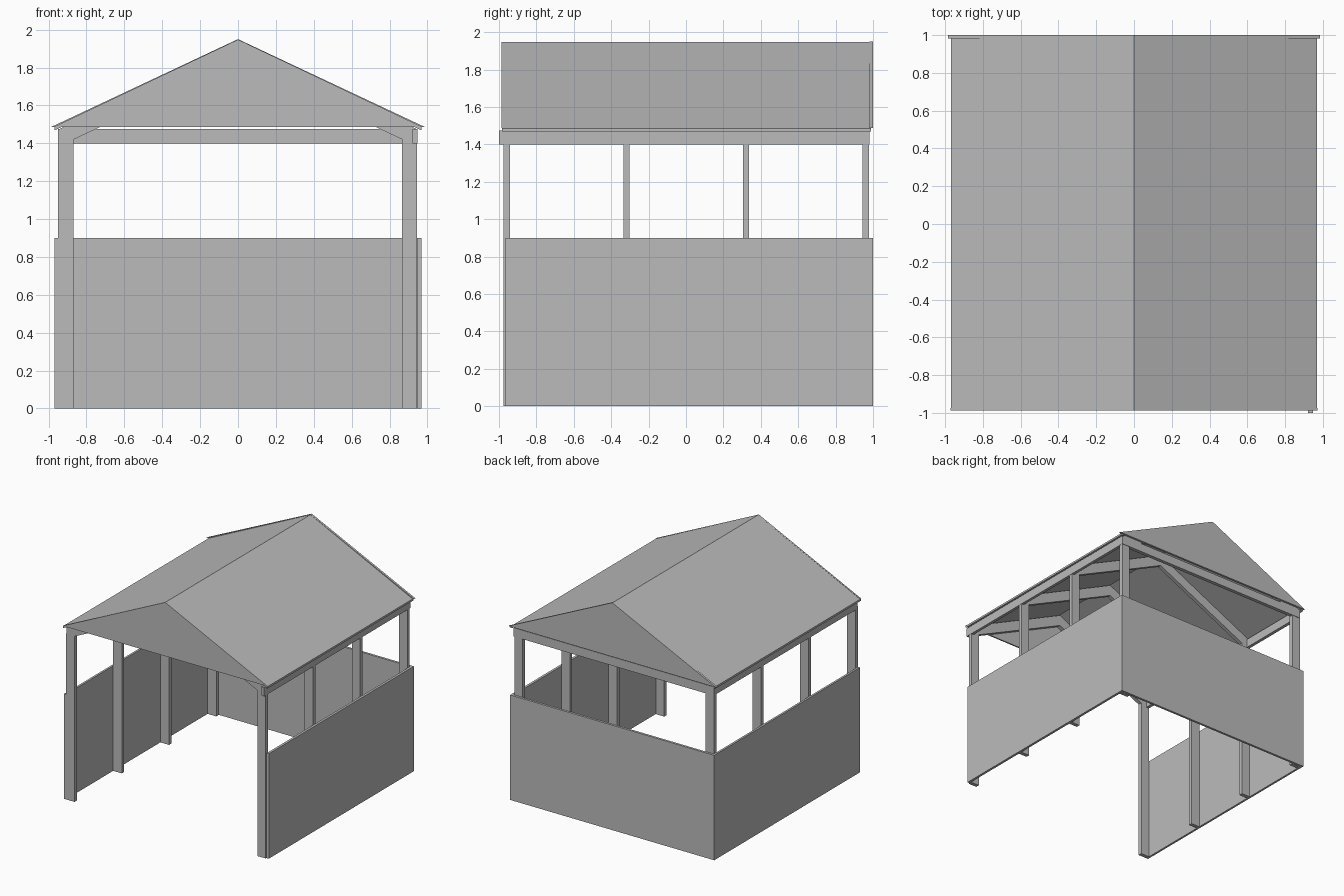
import bpy, bmesh

if "Cube" in bpy.data.objects:
    bpy.data.objects.remove(bpy.data.objects["Cube"])

mat = bpy.data.materials.new("plain_grey")
mat.diffuse_color = (0.5, 0.5, 0.5, 1)
mat.use_nodes = True
mat.node_tree.nodes["Principled BSDF"].inputs["Base Color"].default_value = mat.diffuse_color


def prism(name, profile, y0, y1):
    """Extrude an x-z outline from y0 to y1."""
    bm = bmesh.new()
    face = bm.faces.new([bm.verts.new((x, y0, z)) for x, z in profile])
    ext = bmesh.ops.extrude_face_region(bm, geom=[face])
    verts = [g for g in ext["geom"] if isinstance(g, bmesh.types.BMVert)]
    bmesh.ops.translate(bm, verts=verts, vec=(0, y1 - y0, 0))
    bmesh.ops.recalc_face_normals(bm, faces=bm.faces)
    me = bpy.data.meshes.new(name)
    bm.to_mesh(me)
    bm.free()
    me.materials.append(mat)
    ob = bpy.data.objects.new(name, me)
    bpy.context.collection.objects.link(ob)
    return ob


def box(name, x0, x1, y0, y1, z0, z1):
    return prism(name, [(x0, z0), (x1, z0), (x1, z1), (x0, z1)], y0, y1)


# Low walls on three sides, front left open
box("left_wall", -0.968, -0.95, -0.975, 0.995, 0, 0.9)
box("right_wall", 0.947, 0.968, -0.965, 0.995, 0, 0.9)
box("back_wall", -0.968, 0.968, 0.98, 1.0, 0, 0.9)

# Four frames: a pair of posts and a pair of rafters each
rafter = [(-0.945, 1.40), (-0.91, 1.40), (0, 1.83), (0.91, 1.40), (0.945, 1.40),
          (0.945, 1.475), (0, 1.925), (-0.945, 1.475)]
for i, (y0, y1) in enumerate([(-0.975, -0.942), (-0.335, -0.302),
                              (0.305, 0.338), (0.945, 0.978)]):
    box(f"left_post_{i}", -0.95, -0.868, y0, y1, 0, 1.42)
    box(f"right_post_{i}", 0.866, 0.945, y0, y1, 0, 1.42)
    prism(f"rafter_pair_{i}", rafter, y0, y1)

# Beams along the sides and across the back
box("left_beam", -0.95, -0.922, -0.97, 0.98, 1.40, 1.475)
box("right_beam", 0.922, 0.947, -1.0, 0.98, 1.40, 1.475)
box("back_beam", -0.947, 0.947, 0.95, 0.982, 1.40, 1.475)

# Thin folded roof sheet
prism("roof", [(-0.97, 1.485), (0, 1.948), (0.97, 1.485),
               (0.97, 1.468), (0, 1.93), (-0.97, 1.468)], -0.985, 0.99)

# Closed gable ends, the back one slightly wider than the roof
prism("front_gable", [(-0.972, 1.487), (0.972, 1.487), (0, 1.948)], -0.987, -0.975)
prism("back_gable", [(-0.985, 1.487), (0.985, 1.487), (0, 1.95)], 0.982, 1.0)
